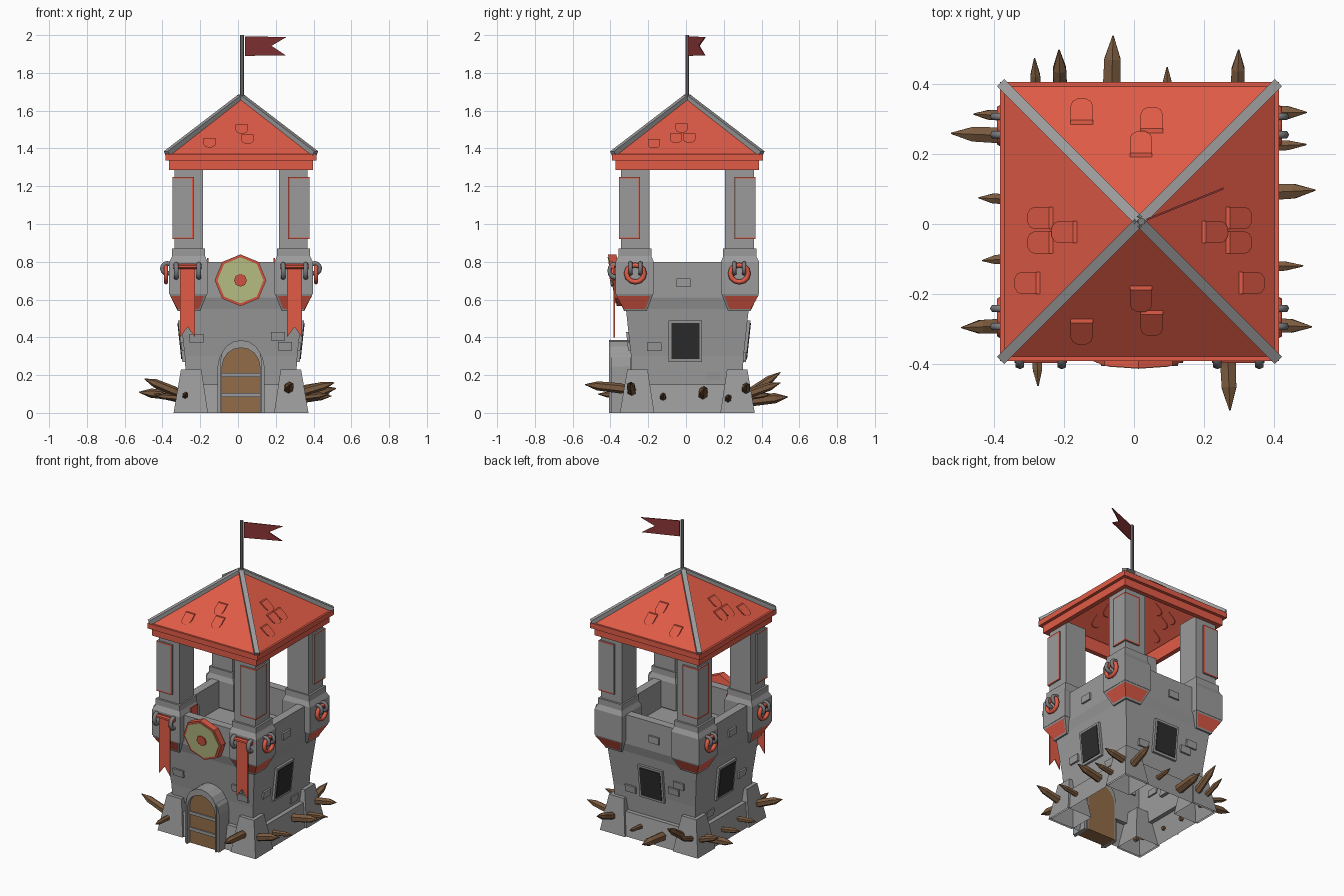
import bpy, bmesh, math, random
from mathutils import Vector

if "Cube" in bpy.data.objects:
    bpy.data.objects.remove(bpy.data.objects["Cube"])

random.seed(4)
CX, CY = 0.016, 0.007


def mat(name, r, g, b):
    m = bpy.data.materials.new(name)
    m.diffuse_color = (r, g, b, 1)
    m.use_nodes = True
    m.node_tree.nodes["Principled BSDF"].inputs["Base Color"].default_value = m.diffuse_color
    return m


STONE = mat("grey stone", 0.33, 0.33, 0.33)
RED = mat("roof red", 0.75, 0.105, 0.062)
FLAG = mat("dark red", 0.26, 0.035, 0.04)
WOOD = mat("stake brown", 0.2, 0.105, 0.05)
DOOR = mat("door brown", 0.29, 0.15, 0.065)
GOLD = mat("pale yellow green", 0.56, 0.6, 0.27)
DARK = mat("window dark", 0.025, 0.025, 0.025)
METAL = mat("dark metal", 0.2, 0.2, 0.21)


def loft(name, loops, m, start=True, end=True, trim=None):
    """Bridge loops of points. trim = (test on face, width, material): inset those faces."""
    bm = bmesh.new()
    rows = [[bm.verts.new(p) for p in lp] for lp in loops]
    n = len(rows[0])
    for a, b in zip(rows, rows[1:]):
        for i in range(n):
            bm.faces.new((a[i], a[(i + 1) % n], b[(i + 1) % n], b[i]))
    if start:
        bm.faces.new(rows[0][::-1])
    if end:
        bm.faces.new(rows[-1])
    bmesh.ops.recalc_face_normals(bm, faces=bm.faces)
    me = bpy.data.meshes.new(name)
    me.materials.append(m)
    if trim:
        test, width, border, inner = trim
        me.materials.append(RED)
        fs = [f for f in bm.faces if test(f)]
        ring = bmesh.ops.inset_region(bm, faces=fs, thickness=width, use_even_offset=True)["faces"]
        for f in ring:
            f.material_index = border
        for f in fs:
            f.material_index = inner
    bm.to_mesh(me)
    bm.free()
    ob = bpy.data.objects.new(name, me)
    bpy.context.collection.objects.link(ob)
    return ob


def P(k, u, d, z):
    """Point on side k (0 front, 1 right, 2 back, 3 left): u along, d outwards."""
    x, y = ((u, -d), (d, u), (-u, d), (-d, -u))[k]
    return Vector((CX + x, CY + y, z))


def slab(name, pts, k, surf, o0, o1, m):
    return loft(name, [[P(k, u, surf(z) + o, z) for u, z in pts] for o in (o0, o1)], m)


def rect(u, z, w, h):
    return [(u - w / 2, z - h / 2), (u + w / 2, z - h / 2), (u + w / 2, z + h / 2), (u - w / 2, z + h / 2)]


def square(h, z):
    return [(CX - h, CY - h, z), (CX + h, CY - h, z), (CX + h, CY + h, z), (CX - h, CY + h, z)]


def corner(name, sx, sy, secs, m, **kw):
    """Square post at one corner; secs = (z, inner, outer)."""
    return loft(name, [[(CX + sx * a, CY + sy * b, z) for a, b in ((i, i), (o, i), (o, o), (i, o))]
                       for z, i, o in secs], m, **kw)


def stick(name, p0, p1, prof, n, m):
    p0, p1 = Vector(p0), Vector(p1)
    q = (p1 - p0).to_track_quat('Z', 'Y')
    loops = []
    for t, r in prof:
        loops.append([p0.lerp(p1, t) + q @ Vector((r * math.cos(2 * math.pi * (i + .5) / n),
                      r * math.sin(2 * math.pi * (i + .5) / n), 0)) for i in range(n)])
    return loft(name, loops, m)


def ring(name, k, u, d, z, major, minor, flat, m, squash=1):
    """Torus: flat = lying parallel to the wall, otherwise standing out of it."""
    rot = (math.pi / 2, 0, k * math.pi / 2 + (0 if flat else math.pi / 2))
    bpy.ops.mesh.primitive_torus_add(location=P(k, u, d, z), rotation=rot, major_radius=major,
                                     minor_radius=minor, major_segments=12, minor_segments=6)
    ob = bpy.context.object
    ob.name = name
    ob.scale = (squash, 1, 1)
    ob.data.materials.append(m)
    bpy.ops.object.shade_smooth()


wall = lambda z: 0.34 if z >= 0.6 else 0.298 + (z - 0.3) * 0.108
roof = lambda z: 0.385 * (1.672 - z) / 0.3
flat = lambda z: 0.0

# Tower body with plinth, parapet and floor, open underneath
loft("tower_body", [square(h, z) for z, h in ((0, .345), (.15, .318), (.15, .29), (.3, .298), (.55, .325),
     (.61, .34), (.8, .34), (.8, .285), (.62, .285))], STONE, start=False)

# Corner buttresses, brackets, pillars
for sx in (-1, 1):
    for sy in (-1, 1):
        out = lambda f: f.normal.x * sx > 0.5 or f.normal.y * sy > 0.5
        corner("buttress", sx, sy, ((0, .175, .357), (.23, .21, .318)), STONE, start=False)
        corner("bracket_foot", sx, sy, ((.54, .215, .335), (.63, .18, .378)), STONE,
               trim=(out, .011, 0, 1))
        corner("bracket", sx, sy, ((.63, .178, .38), (.8, .178, .38), (.83, .19, .365), (.87, .19, .365)), STONE)
        corner("pillar", sx, sy, ((.87, .2, .352), (1.3, .2, .352)), STONE)
        corner("pillar_panel", sx, sy, ((.92, .25, .362), (1.25, .25, .362)), STONE,
               trim=(out, .009, 1, 0))
        # Hip ridges of the roof
        stick("roof_ridge", (CX, CY, 1.672), (CX + sx * .393, CY + sy * .393, 1.372),
              ((0, .021), (1, .021)), 4, STONE)

# Roof shell and eaves
loft("roof", [square(.39, 1.368), square(.001, 1.672)], RED, start=False)
loft("eaves_upper", [square(h, z) for h, z in ((.35, 1.335), (.4, 1.335), (.4, 1.37), (.36, 1.37))], RED, False, False)
loft("eaves_lower", [square(h, z) for h, z in ((.35, 1.37), (.35, 1.285), (.38, 1.285), (.38, 1.335))], RED, False, False)

# Raised roof tiles, rounded at the lower end
front_tiles = ((-.166, 1.43), (.004, 1.503), (.035, 1.449))
side_tiles = ((.01, 1.454), (-.03, 1.508), (-.06, 1.454), (-.176, 1.425))
for k in range(4):
    for u, z in (side_tiles if k % 2 else front_tiles):
        u = u if k < 2 else -u
        pts = [(u + .032, z + .025), (u - .032, z + .025)]
        pts += [(u - .032 * math.cos(a), z - .007 - .018 * math.sin(a)) for a in (0, .6, 1.2, 1.94, 2.54, 3.1416)]
        slab("roof_tile", pts, k, roof, -.005, .012, RED)

# Flag pole and flag
stick("flag_pole", (CX + .005, CY, 1.64), (CX + .005, CY, 2.0), ((0, .011), (1, .011)), 8, METAL)
flag = [(.015, 1.89), (.245, 1.893), (.165, 1.943), (.25, 1.99), (.015, 1.993)]
loft("flag", [[(CX + .006 + s * .94, CY + s * .38 + o, z) for s, z in flag] for o in (-.003, .003)], FLAG)


# Arched door
def arch(w, h):
    return [(-w, 0)] + [(-w * math.cos(a * math.pi / 8), h - w + w * math.sin(a * math.pi / 8))
                        for a in range(9)] + [(w, 0)]


slab("door_frame", arch(.124, .37) + arch(.108, .352)[::-1], 0, flat, .3, .405, STONE)
slab("door_frame_inner", arch(.11, .385) + arch(.1, .345)[::-1], 0, flat, .29, .414, STONE)
slab("door", arch(.101, .346), 0, flat, .29, .388, DOOR)
for z in (.095, .2):
    slab("door_band", rect(0, z, .2, .02), 0, flat, .38, .396, STONE)

# Windows on the three other sides
for k in (1, 2, 3):
    slab("window_frame", rect(-.01, .38, .178, .22), k, wall, -.02, .016, STONE)
    slab("window_pane", rect(-.01, .38, .15, .19), k, wall, .016, .02, DARK)

# Loose bricks
bricks = {0: ((-.235, .395), (.232, .352), (.195, .405)),
          1: ((-.02, .69), (-.175, .35), (.135, .195)),
          2: ((.15, .37), (.19, .42), (-.17, .3), (.03, .69)),
          3: ((.02, .69), (.17, .35), (-.14, .2))}
for k, items in bricks.items():
    for u, z in items:
        slab("brick", rect(u, z, .075, .045), k, wall, -.01, .012, STONE)


# Octagonal shield over the door, leaning outwards
def octagon(r):
    return [(-.003 + r * math.cos(i * math.pi / 4), .702 + r * math.sin(i * math.pi / 4)) for i in range(8)]


lean = lambda z: .397 + (z - .7) * .17
slab("shield_rim", octagon(.137), 0, lean, -.045, 0, RED)
slab("shield_face", octagon(.122), 0, lean, 0, .004, GOLD)
slab("shield_boss", octagon(.034), 0, lean, .004, .012, RED)

# Front banners with metal loops, and strips on the inside of the parapet
for s in (-1, 1):
    c = s * .283
    slab("banner", [(c - .04, .79), (c - .04, .4), (c, .455), (c + .04, .4), (c + .04, .79)], 0, flat, .384, .392, RED)
    stick("banner_bar", P(0, c - .075, .395, .775), P(0, c + .075, .395, .775), ((0, .012), (1, .012)), 6, RED)
    for e in (-.06, .06):
        ring("banner_loop", 0, c + e, .385, .752, .034, .014, False, METAL, .8)
    x = s * .176
    loft("inner_strip", [[(CX + x + o, CY - y, z) for y, z in ((.2, .63), (.27, .63), (.27, .82), (.2, .82))]
                         for o in (-.004, .004)], RED)

# Side rings hanging from pairs of loops
for k in (1, 3):
    for s in (-1, 1):
        ring("side_ring", k, s * .275, .397, .738, .045, .013, True, RED, 1.05)
        for e in (-.026, .026):
            ring("side_loop", k, s * .275 + e, .39, .765, .027, .012, False, METAL)

# Wooden stakes: (world position along wall, tip reach, base z, tip z, radius) per side
stakes = {0: ((-.275, .465, .09, .1, .017), (.275, .535, .125, .15, .027)),
          1: ((.32, .495, .115, .15, .024), (.228, .495, .065, .09, .018), (.097, .52, .09, .13, .027),
              (-.12, .485, .075, .1, .017), (-.295, .51, .1, .16, .025)),
          2: ((-.285, .475, .09, .16, .018), (-.215, .5, .08, .215, .024), (-.06, .54, .06, .085, .03),
              (.095, .45, .08, .1, .016), (.3, .5, .09, .16, .024)),
          3: ((.315, .46, .09, .15, .018), (.26, .525, .09, .11, .027), (.075, .445, .07, .1, .018),
              (-.105, .435, .08, .09, .017), (-.297, .495, .1, .18, .025))}
for k, items in stakes.items():
    for a, reach, z0, z1, r in items:
        j = random.uniform(-.012, .012)
        ends = []
        for al, d, z in ((a + j, .3, z0), (a, reach, z1)):
            ends.append({0: (al, -d, z), 1: (d, al, z), 2: (al, d, z), 3: (-d, al, z)}[k])
        stick("stake", ends[0], ends[1], ((0, r * .7), (.2, r), (.72, r * .9), (1, .002)), 6, WOOD)
